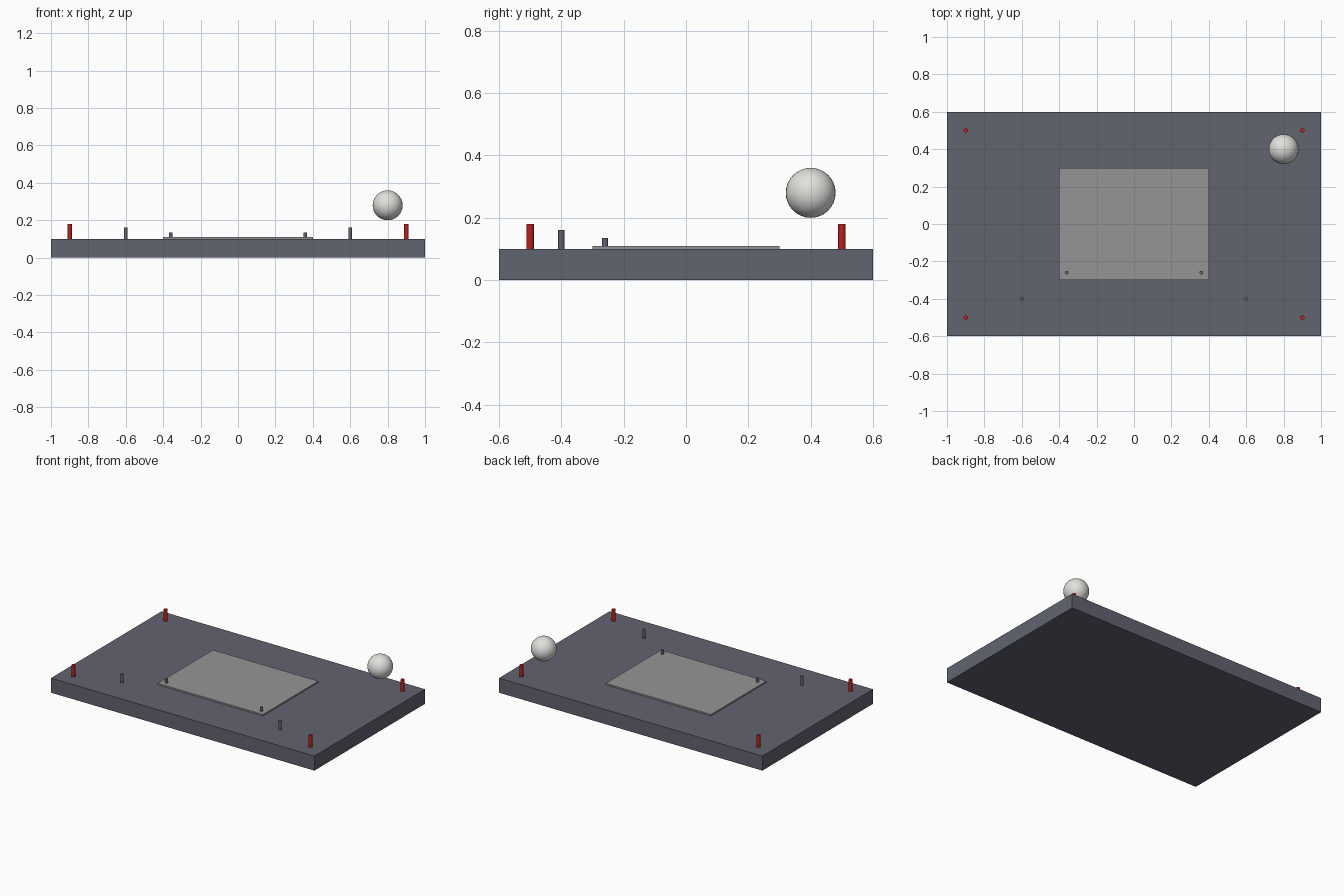
import bpy

cube = bpy.data.objects.get("Cube")
if cube:
    bpy.data.objects.remove(cube, do_unlink=True)


def material(name, rgb):
    m = bpy.data.materials.new(name)
    m.use_nodes = True
    colour = (*rgb, 1)
    m.diffuse_color = colour
    m.node_tree.nodes["Principled BSDF"].inputs["Base Color"].default_value = colour
    return m


slate = material("slate", (0.12, 0.125, 0.16))
grey = material("plate grey", (0.3, 0.3, 0.3))
red = material("red", (0.5, 0.015, 0.015))
white = material("off white", (0.75, 0.75, 0.72))


def finish(name, mat, smooth=False):
    ob = bpy.context.object
    ob.name = name
    ob.data.materials.append(mat)
    if smooth:
        bpy.ops.object.shade_smooth_by_angle()


def slab(name, mat, width, depth, bottom, top):
    bpy.ops.mesh.primitive_cube_add(size=1, location=(0, 0, (bottom + top) / 2))
    bpy.context.object.scale = (width, depth, top - bottom)
    bpy.ops.object.transform_apply(location=False, rotation=False, scale=True)
    finish(name, mat)


def post(name, mat, x, y, radius, bottom, top):
    bpy.ops.mesh.primitive_cylinder_add(vertices=16, radius=radius, depth=top - bottom,
                                        location=(x, y, (bottom + top) / 2))
    finish(name, mat, True)


# Table slab and the thin plate on it
slab("base_slab", slate, 2, 1.2, 0, 0.1)
slab("centre_plate", grey, 0.8, 0.6, 0.1, 0.11)

# Mirrored posts
for side, x in (("left", 1), ("right", -1)):
    for end, y in (("front", -0.5), ("back", 0.5)):
        post(f"{end}_{side}_corner_post", red, x * 0.9, y, 0.012, 0.1, 0.18)
    post(f"{side}_middle_post", slate, x * 0.6, -0.4, 0.01, 0.1, 0.16)
    post(f"{side}_plate_pin", slate, x * 0.36, -0.26, 0.01, 0.11, 0.135)

# Floating ball
bpy.ops.mesh.primitive_uv_sphere_add(segments=32, ring_count=16, radius=0.08,
                                     location=(0.8, 0.4, 0.28))
finish("ball", white, True)
